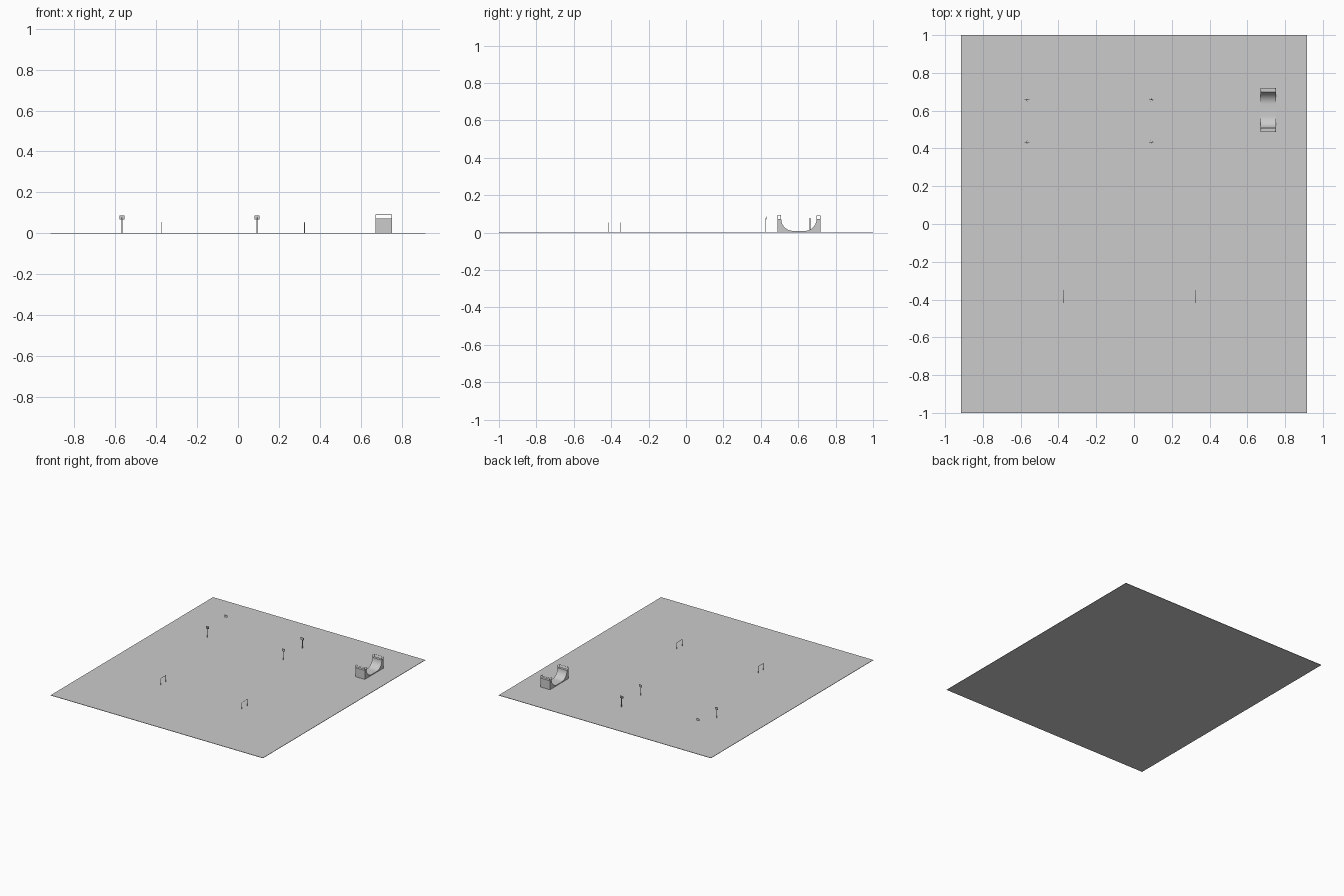
import bpy, bmesh, math
from mathutils import Vector

if "Cube" in bpy.data.objects:
    bpy.data.objects.remove(bpy.data.objects["Cube"])

T = 0.003  # ground plate thickness


def finish(name, bm, smooth=False):
    bmesh.ops.recalc_face_normals(bm, faces=bm.faces)
    me = bpy.data.meshes.new(name)
    bm.to_mesh(me)
    bm.free()
    ob = bpy.data.objects.new(name, me)
    bpy.context.collection.objects.link(ob)
    if smooth:
        bpy.ops.object.select_all(action='DESELECT')
        ob.select_set(True)
        bpy.context.view_layer.objects.active = ob
        bpy.ops.object.shade_smooth_by_angle(angle=math.radians(35))
    return ob


def box(name, lo, hi):
    bm = bmesh.new()
    bmesh.ops.create_cube(bm, size=1)
    for v in bm.verts:
        v.co = Vector([(a + b) / 2 + c * (b - a) for a, b, c in zip(lo, hi, v.co)])
    return finish(name, bm)


def tubes(name, paths, r, closed=False):
    cu = bpy.data.curves.new(name, 'CURVE')
    cu.dimensions = '3D'
    cu.bevel_depth = r
    cu.bevel_resolution = 1
    cu.use_fill_caps = True
    for pts in paths:
        sp = cu.splines.new('POLY')
        sp.points.add(len(pts) - 1)
        for p, co in zip(sp.points, pts):
            p.co = (*co, 1)
        sp.use_cyclic_u = closed
    ob = bpy.data.objects.new(name, cu)
    bpy.context.collection.objects.link(ob)
    return ob


# Ground plate
box("ground", (-0.915, -1, 0), (0.915, 1, T))

# Hoops: two facing pairs, the back left one has no pole
for x in (-0.566, 0.092):
    for y, d in ((0.43, 1), (0.66, -1)):
        box("backboard", (x - 0.0125, y - 0.001, 0.069), (x + 0.0125, y + 0.001, 0.087))
        ring = [(x + 0.005 * math.cos(i * math.pi / 6),
                 y + d * 0.007 + 0.005 * math.sin(i * math.pi / 6), 0.073) for i in range(12)]
        tubes("hoop_ring", [ring], 0.0005, True)
        if not (x < 0 and y > 0.5):
            tubes("hoop_pole", [[(x, y - d * 0.003, T), (x, y - d * 0.003, 0.078)]], 0.0022)

# Goal frames
for x in (-0.375, 0.325):
    tubes("goal_frame", [[(x, -0.416, T), (x, -0.416, 0.054),
                          (x, -0.352, 0.054), (x, -0.352, T)]], 0.0018)

# Half pipe: side profile swept across x
X0, X1 = 0.67, 0.752
Y0, Y1, IN0, IN1 = 0.488, 0.719, 0.509, 0.698
TOP, FLOOR = 0.073, 0.009
R = TOP - FLOOR
N = 12
prof = [(Y0, T), (Y0, TOP)]
prof += [(IN0 + R - R * math.cos(a), TOP - R * math.sin(a))
         for a in (i * math.pi / 2 / N for i in range(N + 1))]
prof += [(IN1 - R + R * math.cos(a), TOP - R * math.sin(a))
         for a in (i * math.pi / 2 / N for i in range(N, -1, -1))]
prof += [(Y1, TOP), (Y1, T)]
bm = bmesh.new()
face = bm.faces.new([bm.verts.new((X0, y, z)) for y, z in prof])
ext = bmesh.ops.extrude_face_region(bm, geom=[face], use_keep_orig=True)
for v in ext["geom"]:
    if isinstance(v, bmesh.types.BMVert):
        v.co.x = X1
finish("half_pipe", bm, True)

# Railings around both platforms
H = 0.092
xa, xb = X0 + 0.002, X1 - 0.002
for outer, inner in ((Y0 + 0.002, IN0 - 0.002), (Y1 - 0.002, IN1 + 0.002)):
    corners = [(xa, inner), (xa, outer), (xb, outer), (xb, inner)]
    tubes("railing", [[(x, y, H) for x, y in corners]]
          + [[(x, y, TOP), (x, y, H)] for x, y in corners], 0.0011)
